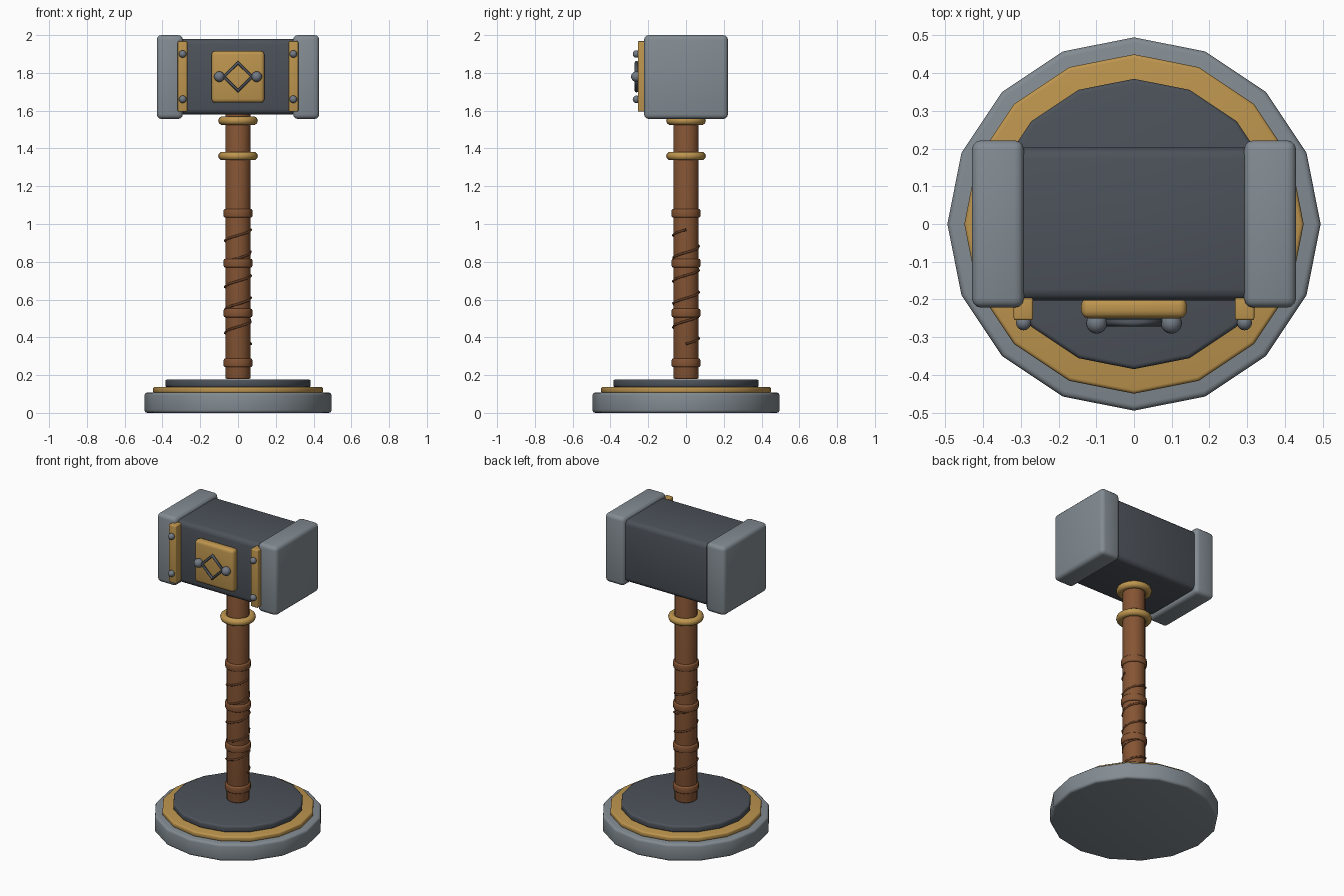
import bpy, bmesh, math
from mathutils import Matrix, Vector

if "Cube" in bpy.data.objects:
    bpy.data.objects.remove(bpy.data.objects["Cube"])


def mat(name, rgb):
    m = bpy.data.materials.new(name)
    m.diffuse_color = (*rgb, 1)
    m.use_nodes = True
    m.node_tree.nodes["Principled BSDF"].inputs["Base Color"].default_value = m.diffuse_color
    return m


STEEL = mat("steel_grey", (0.227, 0.262, 0.29))
DARK = mat("dark_iron", (0.073, 0.085, 0.102))
GOLD = mat("gold", (0.51, 0.30, 0.077))
WOOD = mat("brown_leather", (0.235, 0.09, 0.034))
CORD = mat("dark_cord", (0.12, 0.045, 0.018))
RIVET = mat("rivet_grey", (0.17, 0.195, 0.23))


def finish(name, bm, material, angle=35):
    me = bpy.data.meshes.new(name)
    bmesh.ops.recalc_face_normals(bm, faces=bm.faces)
    bm.to_mesh(me)
    bm.free()
    me.materials.append(material)
    ob = bpy.data.objects.new(name, me)
    bpy.context.collection.objects.link(ob)
    bpy.ops.object.select_all(action='DESELECT')
    ob.select_set(True)
    bpy.context.view_layer.objects.active = ob
    bpy.ops.object.shade_smooth_by_angle(angle=math.radians(angle))
    return ob


def box(name, lo, hi, bevel, material, seg=3):
    bm = bmesh.new()
    lo, hi = Vector(lo), Vector(hi)
    bmesh.ops.create_cube(bm, size=1, matrix=Matrix.Translation((lo + hi) / 2)
                          @ Matrix.Diagonal((*(hi - lo), 1)))
    bmesh.ops.bevel(bm, geom=bm.edges[:], offset=bevel, segments=seg,
                    profile=0.5, affect='EDGES')
    return finish(name, bm, material)


def disc(name, r, z0, z1, sides, bevel, material):
    bm = bmesh.new()
    bmesh.ops.create_cone(bm, cap_ends=True, segments=sides, radius1=r, radius2=r,
                          depth=z1 - z0, matrix=Matrix.Translation((0, 0, (z0 + z1) / 2)))
    rims = [e for e in bm.edges if abs(e.verts[0].co.z - e.verts[1].co.z) < 1e-5]
    bmesh.ops.bevel(bm, geom=rims, offset=bevel, segments=3, profile=0.5, affect='EDGES')
    return finish(name, bm, material)


def ball(name, co, r, material):
    bm = bmesh.new()
    bmesh.ops.create_uvsphere(bm, u_segments=16, v_segments=10, radius=r,
                              matrix=Matrix.Translation(co))
    return finish(name, bm, material, 60)


def tube(name, pts, r, material, closed=False):
    cu = bpy.data.curves.new(name, 'CURVE')
    cu.dimensions = '3D'
    cu.bevel_depth = r
    cu.bevel_resolution = 2
    cu.use_fill_caps = True
    sp = cu.splines.new('POLY')
    sp.points.add(len(pts) - 1)
    for p, co in zip(sp.points, pts):
        p.co = (*co, 1)
    sp.use_cyclic_u = closed
    cu.materials.append(material)
    ob = bpy.data.objects.new(name, cu)
    bpy.context.collection.objects.link(ob)


# stepped display base
disc("base_plinth", 0.495, 0.0, 0.108, 16, 0.015, STEEL)
disc("base_gold_step", 0.45, 0.105, 0.138, 16, 0.01, GOLD)
disc("base_dark_step", 0.385, 0.135, 0.178, 16, 0.012, DARK)

# handle with leather bands
disc("handle", 0.067, 0.18, 1.6, 20, 0.008, WOOD)
for i in range(4):
    z = 0.265 + i * 0.264
    disc(f"grip_band_{i}", 0.076, z - 0.023, z + 0.023, 20, 0.009, WOOD)

# spiral cord, five turns
N = 42
tube("grip_cord", [(0.069 * math.cos(t), 0.069 * math.sin(t), 0.365 + 0.605 * i / N)
                   for i in range(N + 1) for t in [10 * math.pi * i / N]], 0.0065, CORD)

# gold collars
for i, z in enumerate((1.36, 1.547)):
    bpy.ops.mesh.primitive_torus_add(major_radius=0.082, minor_radius=0.023,
                                     major_segments=24, minor_segments=10,
                                     location=(0, 0, z))
    ring = bpy.context.object
    ring.name = f"gold_collar_{i}"
    ring.data.materials.append(GOLD)
    bpy.ops.object.shade_smooth()

# hammer head block
box("head_block", (-0.32, -0.203, 1.58), (0.32, 0.203, 1.98), 0.03, DARK)

# end caps, front straps and rivets, on both sides
for s, side in ((-1, "left"), (1, "right")):
    def span(a, b):
        return sorted((s * a, s * b))
    x0, x1 = span(0.292, 0.43)
    box(f"head_cap_{side}", (x0, -0.222, 1.556), (x1, 0.222, 2.0), 0.025, STEEL)
    x0, x1 = span(0.268, 0.319)
    box(f"strap_{side}", (x0, -0.255, 1.595), (x1, -0.19, 1.968), 0.006, GOLD)
    for z in (1.66, 1.9):
        ball(f"strap_rivet_{side}", (s * 0.293, -0.262, z), 0.02, RIVET)
    ball(f"emblem_stud_{side}", (s * 0.099, -0.263, 1.78), 0.028, RIVET)

# centre plate with diamond ornament
box("emblem_plate", (-0.14, -0.25, 1.642), (0.14, -0.195, 1.916), 0.02, GOLD)
tube("emblem_diamond", [(0.075, -0.262, 1.78), (0, -0.262, 1.854),
                        (-0.075, -0.262, 1.78), (0, -0.262, 1.706)], 0.01, DARK, True)
